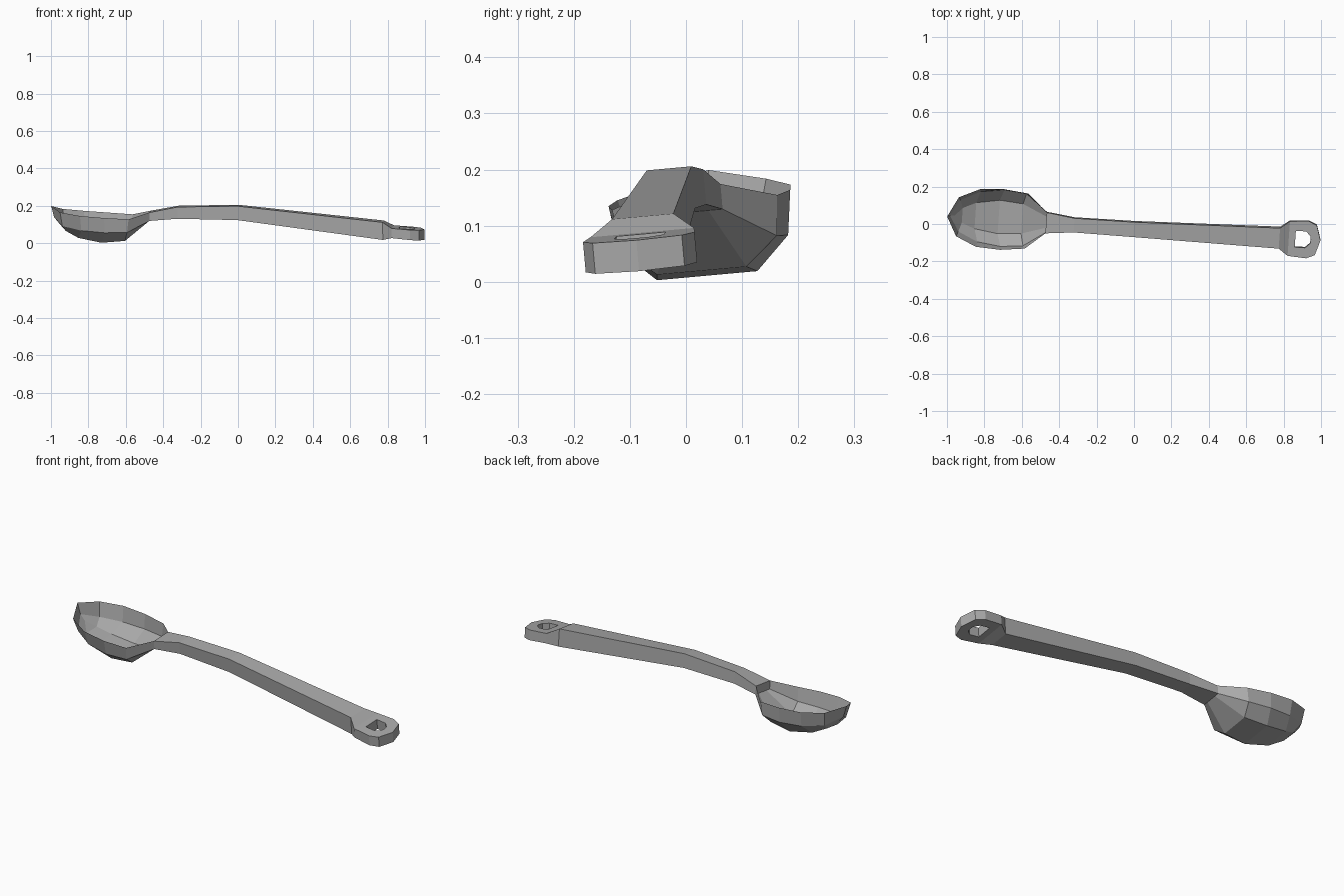
import bpy
import bmesh
from mathutils import Matrix

cube = bpy.data.objects.get("Cube")
if cube:
    bpy.data.objects.remove(cube, do_unlink=True)

metal = bpy.data.materials.new("grey_metal")
metal.use_nodes = True
metal.diffuse_color = (0.4, 0.4, 0.4, 1)
metal.node_tree.nodes["Principled BSDF"].inputs["Base Color"].default_value = metal.diffuse_color

# The spoon is built symmetric about its axis, then laid down with a slight yaw and roll
POSE = (Matrix.Translation((0, -0.012, 0)) @ Matrix.Rotation(-0.07, 4, "Z")
        @ Matrix.Rotation(0.09, 4, "X"))


def finish(bm, name):
    bmesh.ops.remove_doubles(bm, verts=bm.verts, dist=0.0005)
    bmesh.ops.recalc_face_normals(bm, faces=bm.faces)
    bm.transform(POSE)
    mesh = bpy.data.meshes.new(name)
    bm.to_mesh(mesh)
    bm.free()
    mesh.materials.append(metal)
    obj = bpy.data.objects.new(name, mesh)
    bpy.context.collection.objects.link(obj)
    return obj


def bridge(bm, first, second, closed=False):
    count = len(first)
    for i in range(count if closed else count - 1):
        j = (i + 1) % count
        bm.faces.new((first[i], first[j], second[j], second[i]))


# Bowl: rim, belly and floor lines as (x, half width, z) from tip to neck
rim = [(-1, 0, .2), (-.945, .105, .175), (-.835, .155, .16),
       (-.705, .163, .15), (-.575, .148, .142), (-.47, .056, .17)]
belly = [(-.985, 0, .14), (-.935, .085, .1), (-.83, .135, .08),
         (-.705, .152, .07), (-.585, .14, .07), (-.47, .056, .125)]
floor = [(-.96, 0, .11), (-.92, .04, .07), (-.85, .07, .035),
         (-.725, .09, .011), (-.6, .08, .02), (-.47, .03, .125)]

bm = bmesh.new()
lines = []
for side, profiles in ((-1, (rim, belly, floor)), (1, (floor, belly, rim))):
    for profile in profiles:
        lines.append([bm.verts.new((x, side * half, z)) for x, half, z in profile])
for first, second in zip(lines, lines[1:]):
    bridge(bm, first, second)
finish(bm, "bowl")

# Handle: box sections as (x, half width, top, bottom) from neck to eyelet
sections = [(-.47, .056, .17, .125), (-.32, .038, .198, .135), (0, .04, .203, .128),
            (.78, .055, .117, .023), (.83, .093, .088, .036)]
bm = bmesh.new()
loops = [[bm.verts.new((x, y, z)) for y, z in
          ((-half, top), (half, top), (half, low), (-half, low))]
         for x, half, top, low in sections]
for first, second in zip(loops, loops[1:]):
    bridge(bm, first, second, closed=True)
bm.faces.new(loops[0])


# Eyelet: outer and hole outlines on a sloping top and bottom
def outline(half_points, end, top):
    points = half_points + [(end, 0)] + [(x, -y) for x, y in reversed(half_points)]
    height, slope = (.088, .08) if top else (.036, .1)
    return [bm.verts.new((x, y, height - slope * (x - .83))) for x, y in points]


outer = [(.83, .093), (.93, .1), (.975, .08)]
hole = [(.865, .044), (.92, .044), (.945, .02)]
outer_top, outer_low = [outline(outer, 1, top) for top in (True, False)]
hole_top, hole_low = [outline(hole, .948, top) for top in (True, False)]
bridge(bm, outer_top, hole_top, closed=True)
bridge(bm, outer_low, hole_low, closed=True)
bridge(bm, outer_top, outer_low)
bridge(bm, hole_top, hole_low, closed=True)
finish(bm, "handle")
